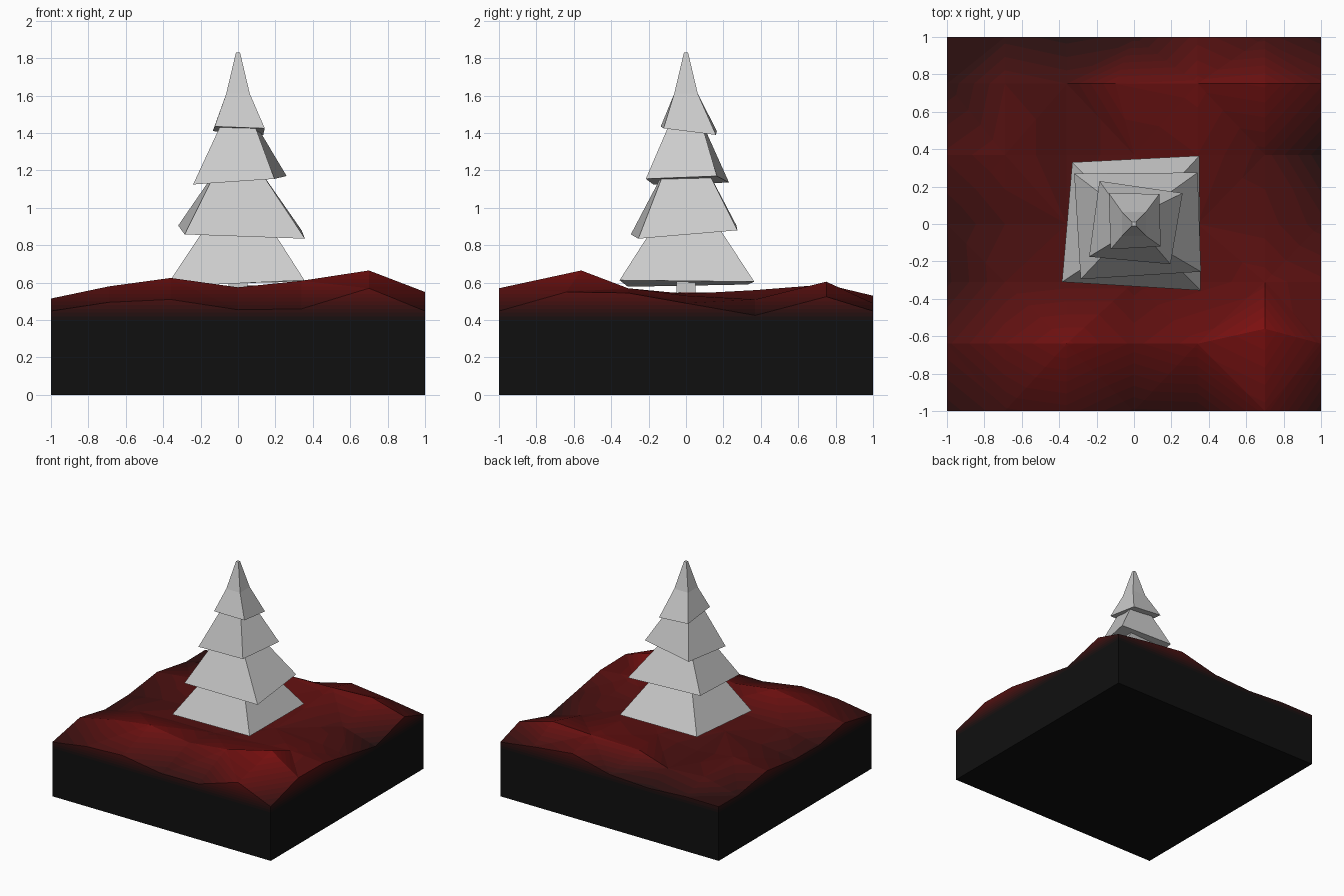
import bpy, bmesh
from mathutils import Vector

if "Cube" in bpy.data.objects:
    bpy.data.objects.remove(bpy.data.objects["Cube"])


def finish(name, bm):
    bmesh.ops.recalc_face_normals(bm, faces=bm.faces)
    mesh = bpy.data.meshes.new(name)
    bm.to_mesh(mesh)
    bm.free()
    obj = bpy.data.objects.new(name, mesh)
    bpy.context.collection.objects.link(obj)
    return obj


def loft(name, rings):
    """Closed solid through a stack of four-cornered rings."""
    bm = bmesh.new()
    loops = [[bm.verts.new(p) for p in ring] for ring in rings]
    for a, b in zip(loops, loops[1:]):
        for i in range(4):
            j = (i + 1) % 4
            bm.faces.new((a[i], a[j], b[j], b[i]))
    bm.faces.new(loops[0][::-1])
    bm.faces.new(loops[-1])
    return finish(name, bm)


def square(r, z):
    return [(-r, -r, z), (r, -r, z), (r, r, z), (-r, r, z)]


# Ground block: 7 x 7 height field, front row first
heights = [
    (.448, .495, .510, .455, .460, .570, .448),
    (.515, .580, .625, .575, .610, .665, .550),
    (.455, .520, .530, .530, .550, .570, .545),
    (.460, .500, .520, .550, .540, .530, .490),
    (.505, .540, .500, .540, .560, .510, .425),
    (.445, .520, .500, .580, .590, .605, .525),
    (.448, .450, .430, .448, .530, .490, .448),
]
xs = (-1, -.69, -.36, 0, .34, .70, 1)
ys = (-1, -.64, -.31, 0, .37, .75, 1)
bm = bmesh.new()
top = [[bm.verts.new((xs[i], ys[j], heights[j][i])) for i in range(7)] for j in range(7)]
top[1][5].co.y = -.56
top[5][3].co.x = -.1
for j in range(6):
    for i in range(6):
        a, b, c, d = top[j][i], top[j][i + 1], top[j + 1][i + 1], top[j + 1][i]
        if (i + j) % 2:
            bm.faces.new((a, b, c))
            bm.faces.new((a, c, d))
        else:
            bm.faces.new((a, b, d))
            bm.faces.new((b, c, d))

# Skirt walls and underside
rim = top[0][:-1] + [r[6] for r in top[:-1]] + top[6][:0:-1] + [r[0] for r in top[:0:-1]]
base = [bm.verts.new((v.co.x, v.co.y, 0)) for v in rim]
for i in range(len(rim)):
    j = (i + 1) % len(rim)
    bm.faces.new((base[i], base[j], rim[j], rim[i]))
bm.faces.new(base[::-1])

# Colour bands by height, black walls rising to red crests
LOW, STEP, BANDS = .40, .02, 14
for k in range(BANDS):
    geom = bm.verts[:] + bm.edges[:] + bm.faces[:]
    bmesh.ops.bisect_plane(bm, geom=geom, dist=1e-5,
                           plane_co=(0, 0, LOW + STEP * k), plane_no=(0, 0, 1))
for f in bm.faces:
    z = f.calc_center_median().z
    f.material_index = max(0, min(BANDS, int((z - LOW) / STEP + 1)))
ground = finish("ground", bm)
for k in range(BANDS + 1):
    t = k / BANDS
    m = bpy.data.materials.new("ground_band_%d" % k)
    m.diffuse_color = (.005 + .22 * t ** 1.5, .005, .005, 1)
    m.use_nodes = True
    m.node_tree.nodes["Principled BSDF"].inputs["Base Color"].default_value = m.diffuse_color
    ground.data.materials.append(m)

# Trunk
loft("trunk", [square(.05, .54), square(.05, .75)])

# Branch tiers: uneven skirts tapering into the tier above
tiers = [
    ([(-.385, -.31, .578), (.355, -.355, .613), (.35, .365, .605), (-.33, .33, .59)],
     [square(.165, .91)]),
    ([(-.285, -.295, .858), (.358, -.255, .835), (.34, .275, .88), (-.32, .27, .905)],
     [square(.11, 1.21)]),
    ([(-.24, -.175, 1.125), (.195, -.215, 1.155), (.26, .165, 1.17), (-.185, .23, 1.135)],
     [square(.075, 1.48)]),
    ([(-.125, -.135, 1.435), (.143, -.12, 1.425), (.135, .16, 1.39), (-.135, .165, 1.41)],
     [square(.063, 1.61), square(.011, 1.83)]),
]
for n, (skirt, upper) in enumerate(tiers, 1):
    loft("branch_tier_%d" % n, [skirt] + upper)
